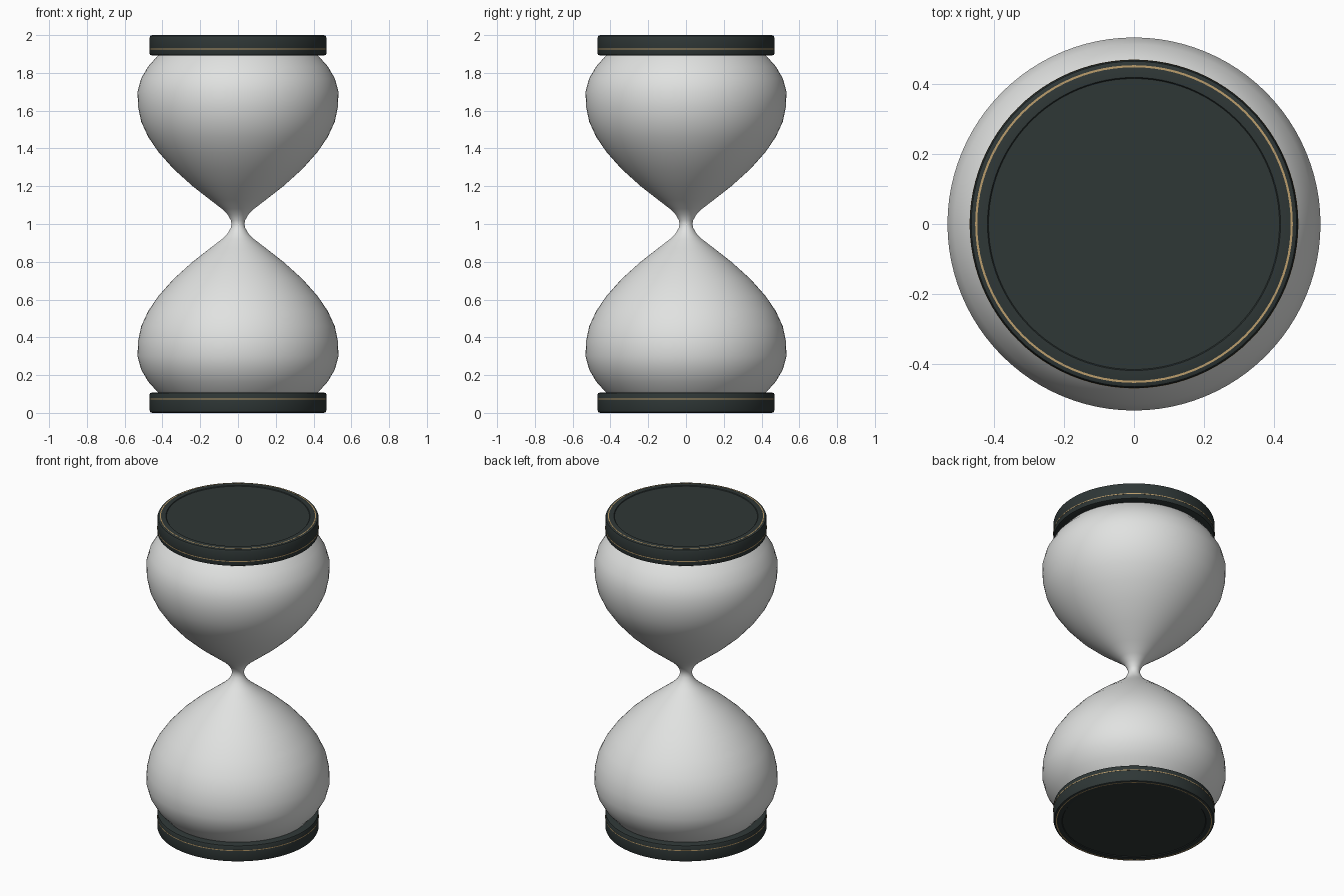
import bpy, bmesh, math
from mathutils import Matrix

cube = bpy.data.objects.get("Cube")
if cube:
    bpy.data.objects.remove(cube, do_unlink=True)

SEGMENTS = 96
MIDDLE = 1.0


def material(name, rgb):
    mat = bpy.data.materials.new(name)
    mat.use_nodes = True
    color = (*rgb, 1.0)
    mat.diffuse_color = color
    mat.node_tree.nodes["Principled BSDF"].inputs["Base Color"].default_value = color
    return mat


def lathe(name, profile, mat, closed=False, angle=30):
    """Spin a (radius, height) profile around z, then mirror it about the neck."""
    bm = bmesh.new()
    verts = [bm.verts.new((r, 0, z - MIDDLE)) for r, z in profile]
    pairs = list(zip(verts, verts[1:]))
    if closed:
        pairs.append((verts[-1], verts[0]))
    edges = [bm.edges.new(p) for p in pairs]
    bmesh.ops.spin(bm, geom=verts + edges, cent=(0, 0, 0), axis=(0, 0, 1),
                   angle=math.tau, steps=SEGMENTS, use_merge=True)
    bmesh.ops.remove_doubles(bm, verts=bm.verts[:], dist=0.0001)
    # Mirrored half, welded where it meets at the neck
    half = bmesh.ops.duplicate(bm, geom=bm.verts[:] + bm.edges[:] + bm.faces[:])["geom"]
    flipped = [g for g in half if isinstance(g, bmesh.types.BMVert)]
    bmesh.ops.transform(bm, matrix=Matrix.Scale(-1, 4, (0, 0, 1)), verts=flipped)
    bmesh.ops.remove_doubles(bm, verts=bm.verts[:], dist=0.0001)
    bmesh.ops.recalc_face_normals(bm, faces=bm.faces[:])
    mesh = bpy.data.meshes.new(name)
    bm.to_mesh(mesh)
    bm.free()
    mesh.materials.append(mat)
    obj = bpy.data.objects.new(name, mesh)
    obj.location.z = MIDDLE
    bpy.context.collection.objects.link(obj)
    bpy.ops.object.select_all(action="DESELECT")
    obj.select_set(True)
    bpy.context.view_layer.objects.active = obj
    bpy.ops.object.shade_smooth_by_angle(angle=math.radians(angle))
    return obj


glass = material("pale glass", (0.75, 0.76, 0.75))
dark = material("dark slate", (0.028, 0.038, 0.037))
gold = material("gold", (0.50, 0.34, 0.15))

# Glass bulbs, from the cap up to the neck
lathe("glass_bulbs", [
    (0, 0.08), (0.395, 0.08), (0.43, 0.115), (0.475, 0.165), (0.513, 0.23),
    (0.532, 0.30), (0.529, 0.38), (0.512, 0.46), (0.475, 0.54),
    (0.42, 0.62), (0.34, 0.71), (0.24, 0.80), (0.15, 0.87),
    (0.085, 0.92), (0.055, 0.95), (0.038, 0.98), (0.034, 1.0)], glass, angle=60)

# End caps with rounded rims and a shallow recessed disc
R, H = 0.468, 0.107
lathe("end_caps", [
    (0, 0.004), (0.415, 0.004), (0.418, 0), (R - 0.014, 0), (R - 0.004, 0.004),
    (R, 0.014), (R, H - 0.01), (R - 0.003, H - 0.003), (R - 0.01, H),
    (0.40, H), (0, H)], dark)

# Thin gold inlays around the side and on the end face of each cap
lathe("gold_side_bands", [(R - 0.004, 0.072), (R + 0.001, 0.072),
                          (R + 0.001, 0.077), (R - 0.004, 0.077)], gold, True)
lathe("gold_end_rings", [(0.447, 0.004), (0.447, -0.0005),
                         (0.453, -0.0005), (0.453, 0.004)], gold, True)
